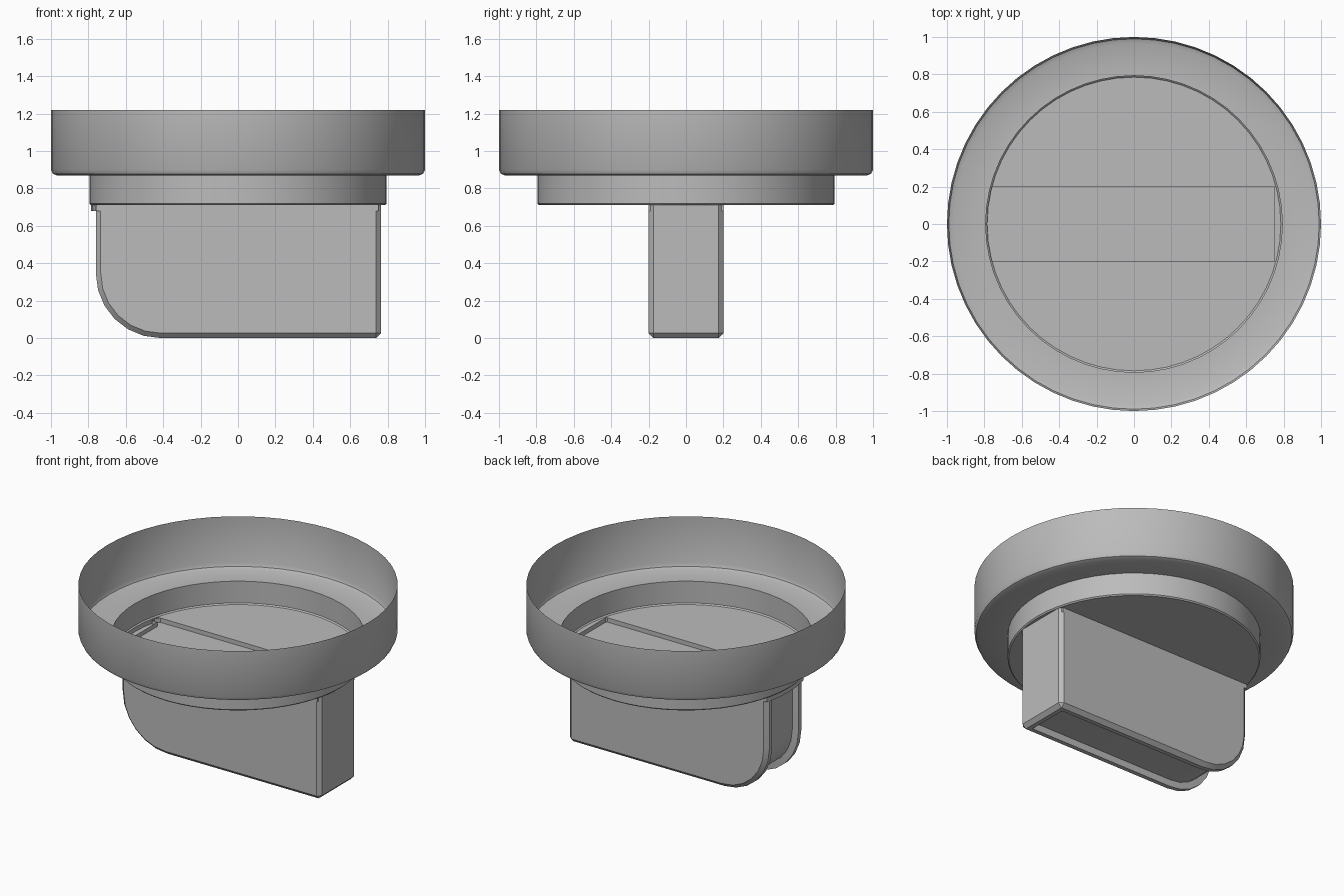
import bpy, bmesh, math
from mathutils import Vector

cube = bpy.data.objects.get("Cube")
if cube:
    bpy.data.objects.remove(cube, do_unlink=True)

grey = bpy.data.materials.new("plain grey")
grey.use_nodes = True
colour = (0.5, 0.5, 0.5, 1)
grey.diffuse_color = colour
grey.node_tree.nodes["Principled BSDF"].inputs["Base Color"].default_value = colour


def finish(bm, name):
    """Turn a bmesh into a smooth shaded object with sharp edges kept."""
    mesh = bpy.data.meshes.new(name)
    bm.to_mesh(mesh)
    bm.free()
    mesh.materials.append(grey)
    obj = bpy.data.objects.new(name, mesh)
    bpy.context.collection.objects.link(obj)
    bpy.ops.object.select_all(action="DESELECT")
    obj.select_set(True)
    bpy.context.view_layer.objects.active = obj
    bpy.ops.object.shade_smooth_by_angle(angle=math.radians(35))
    return obj


# Stepped cup: thin skirt, ledge and lower collar, turned about z
FLOOR, SLOT_Y, SLOT_DEPTH = 0.71, 0.2, 0.03
profile = [(1, 1.22), (1, 0.9), (0.99, 0.878), (0.965, 0.868),
           (0.793, 0.868), (0.793, 0.718), (0.785, FLOOR)]
bm = bmesh.new()
verts = [bm.verts.new((r, 0, z)) for r, z in profile]
edges = [bm.edges.new(pair) for pair in zip(verts, verts[1:])]
bmesh.ops.spin(bm, geom=verts + edges, cent=(0, 0, 0), axis=(0, 0, 1),
               angle=math.tau, steps=56)
bmesh.ops.remove_doubles(bm, verts=bm.verts, dist=0.0005)

# Cup floor, cut so that a shallow slot can be sunk above the grip
rim = [e for e in bm.edges if all(abs(v.co.z - FLOOR) < 0.001 for v in e.verts)]
bmesh.ops.contextual_create(bm, geom=rim)


def floor_faces():
    return [f for f in bm.faces if all(abs(v.co.z - FLOOR) < 0.001 for v in f.verts)]


for co, no in (((0, SLOT_Y, 0), (0, 1, 0)), ((0, -SLOT_Y, 0), (0, 1, 0)),
               ((0.75, 0, 0), (1, 0, 0))):
    faces = floor_faces()
    geom = set(faces)
    for f in faces:
        geom.update(f.edges)
        geom.update(f.verts)
    bmesh.ops.bisect_plane(bm, geom=list(geom), plane_co=co, plane_no=no, dist=0.0001)
slot = [f for f in floor_faces()
        if abs(f.calc_center_median().y) < SLOT_Y - 0.02
        and f.calc_center_median().x < 0.7]
sunk = bmesh.ops.extrude_face_region(bm, geom=slot)["geom"]
bmesh.ops.translate(bm, vec=(0, 0, -SLOT_DEPTH),
                    verts=[g for g in sunk if isinstance(g, bmesh.types.BMVert)])
bmesh.ops.delete(bm, geom=[f for f in slot if f.is_valid], context="FACES")
bmesh.ops.recalc_face_normals(bm, faces=bm.faces)
finish(bm, "stepped_cup")

# Grip: a flat blade with one rounded lower corner, open at the top
R = 0.345
outline = [(0.765, FLOOR), (0.765, 0.0)]
for i in range(7):
    a = math.radians(270 - 15 * i)
    outline.append((-0.415 + R * math.cos(a), R + R * math.sin(a)))
outline.append((-0.76, FLOOR))
bm = bmesh.new()
front = bm.faces.new([bm.verts.new((x, -0.2, z)) for x, z in outline])
ext = bmesh.ops.extrude_face_region(bm, geom=[front], use_keep_orig=True)["geom"]
bmesh.ops.translate(bm, vec=(0, 0.4, 0),
                    verts=[g for g in ext if isinstance(g, bmesh.types.BMVert)])
bmesh.ops.recalc_face_normals(bm, faces=bm.faces)
top = [f for f in bm.faces if f.normal.z > 0.9]
bmesh.ops.delete(bm, geom=top, context="FACES")

# Chamfer the edges of both broad sides and the square corner
sharp = [e for e in bm.edges if len(e.link_faces) == 2
         and e.calc_face_angle() > math.radians(40)]
bmesh.ops.bevel(bm, geom=sharp, offset=0.026, segments=1, affect="EDGES")

# Shallow groove along the underside and the rounded end
bm.normal_update()
band = [f for f in bm.faces if abs(f.normal.y) < 0.1 and f.normal.x < 0.1]
bmesh.ops.inset_region(bm, faces=band, thickness=0.03, use_even_offset=True,
                       use_boundary=False)
bmesh.ops.inset_region(bm, faces=band, thickness=0.004, depth=-0.045,
                       use_even_offset=True, use_boundary=False)
finish(bm, "grip")
